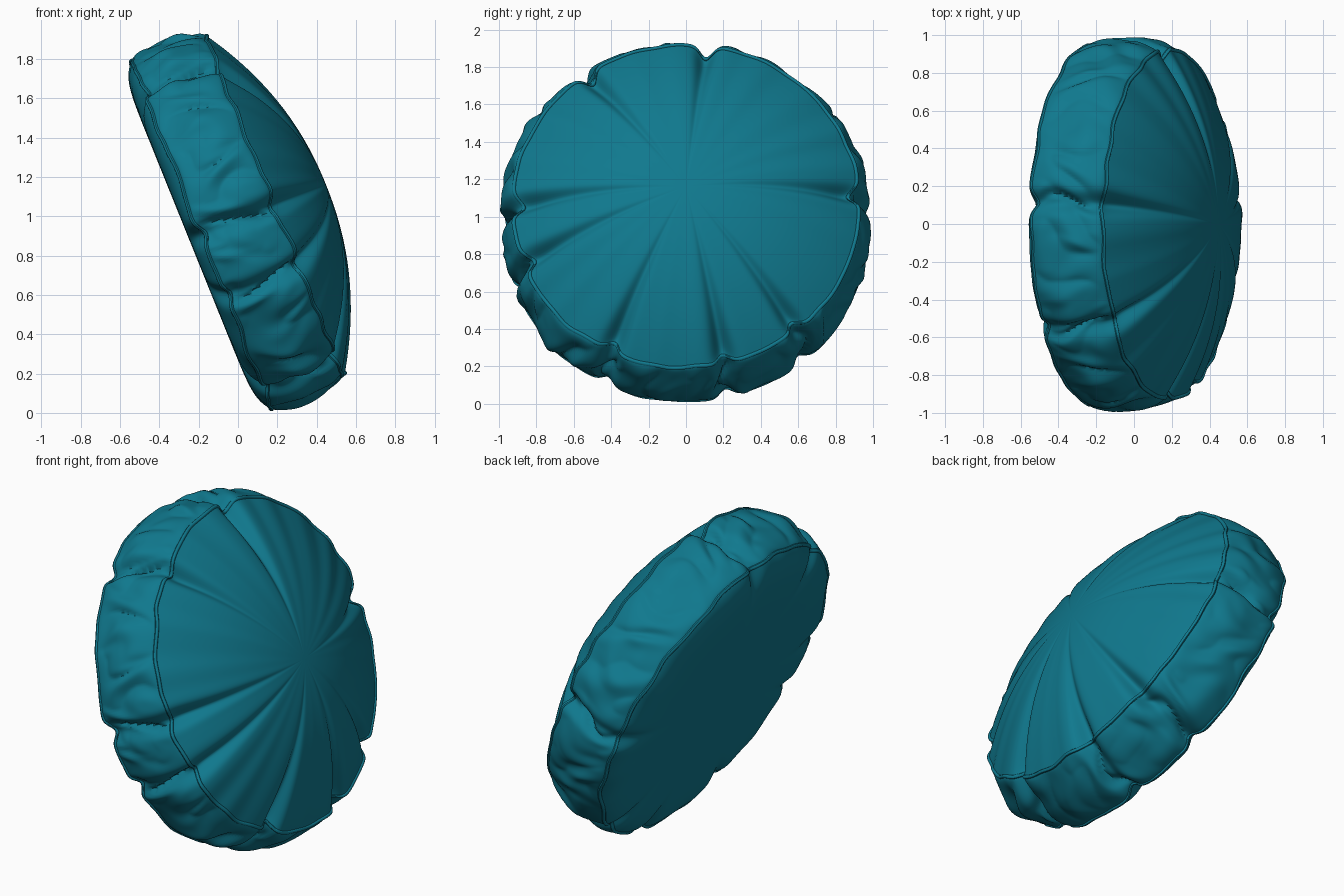
import bpy
from math import sin, cos, pi, radians, exp
from mathutils import Vector, noise

if "Cube" in bpy.data.objects:
    bpy.data.objects.remove(bpy.data.objects["Cube"], do_unlink=True)

# One teal cloth colour
teal = bpy.data.materials.new("teal_cloth")
teal.use_nodes = True
colour = (0.005, 0.19, 0.27, 1)
teal.diffuse_color = colour
teal.node_tree.nodes["Principled BSDF"].inputs["Base Color"].default_value = colour

# Cushion frame: leaning axis, and upward direction within the disc
TILT = radians(22)
AXIS = Vector((cos(TILT), 0, sin(TILT)))
UP = Vector((-sin(TILT), 0, cos(TILT)))
MIDDLE = 0.91
SEGMENTS = 480
TUCKS = (4, 83, 125, 180, 201, 244, 283, 310)


def place(angle, radius, depth):
    return (AXIS * depth + UP * (MIDDLE + radius * sin(angle))
            + Vector((0, radius * cos(angle), 0)))


def tuck(angle, width):
    """Strength of the nearest gathered tuck, from 0 to 1."""
    total = 0
    for t in TUCKS:
        gap = (angle - radians(t) + pi) % (2 * pi) - pi
        total = max(total, exp(-(gap / width) ** 2))
    return total


def wobble(angle, scale, seed):
    return noise.noise(Vector((cos(angle) * scale, sin(angle) * scale, seed)))


def seam(angle, front):
    """Radius and depth of the front or back seam."""
    base_r, base_d, seed = (0.928, 0.567, 3.1) if front else (0.957, 0.165, 8.4)
    pinch = tuck(angle, 0.05)
    radius = base_r - (0.06 if front else 0.035) * pinch + 0.012 * wobble(angle, 5, seed)
    side = -1 if front else 1
    depth = base_d + side * 0.03 * pinch + 0.02 * wobble(angle, 6, seed + 5)
    return radius, depth


def panel_point(front):
    def point(angle, t):
        radius, depth = seam(angle, front)
        t = 1 - (1 - t) ** 1.6
        pucker = tuck(angle, 0.06) * t ** 14 * (1 - t) * 0.8
        if front:
            d = 0.85 - (0.85 - depth) * t ** 2.15 - pucker
        else:
            d = 0.1 + (depth - 0.1) * t ** 14 + pucker
        return place(angle, radius * t, d)
    return point


def band_point(angle, t):
    rb, db = seam(angle, False)
    rf, df = seam(angle, True)
    arch = max(sin(pi * t), 0) ** 0.65
    slant = angle + 0.05 * sin(t * 5 + 9 * wobble(angle, 2, 1))
    # Long slanting creases plus a few soft cloth folds
    crease = abs(noise.noise(Vector((cos(slant) * 5, sin(slant) * 5, t * 1.3))))
    soft = noise.noise(Vector((cos(slant) * 9, sin(slant) * 9, t * 2 + 4)))
    swell = 0.038 + 0.055 * crease + 0.022 * soft - 0.035 * tuck(slant, 0.022)
    return place(angle, rb + (rf - rb) * t + arch * swell, db + (df - db) * t)


def piping_point(front):
    def point(angle, t):
        radius, depth = seam(angle, front)
        a = t * 2 * pi
        return place(angle, radius + 0.011 * cos(a), depth + 0.011 * sin(a))
    return point


def ring_surface(name, point, rows, flip=False, solid_centre=False):
    """Sweep a row of points around the disc and join them with quads."""
    verts, faces = [], []
    first = 0.015 if solid_centre else 0
    for i in range(rows + 1):
        t = first + (1 - first) * i / rows
        verts += [point(2 * pi * j / SEGMENTS, t) for j in range(SEGMENTS)]
    for i in range(rows):
        for j in range(SEGMENTS):
            k = (j + 1) % SEGMENTS
            a, b = i * SEGMENTS, (i + 1) * SEGMENTS
            face = (a + j, b + j, b + k, a + k)
            faces.append(face[::-1] if flip else face)
    if solid_centre:
        cap = tuple(range(SEGMENTS))
        faces.append(cap[::-1] if flip else cap)
    mesh = bpy.data.meshes.new(name)
    mesh.from_pydata(verts, [], faces)
    mesh.materials.append(teal)
    obj = bpy.data.objects.new(name, mesh)
    bpy.context.collection.objects.link(obj)
    bpy.ops.object.select_all(action="DESELECT")
    obj.select_set(True)
    bpy.context.view_layer.objects.active = obj
    bpy.ops.object.shade_smooth_by_angle(angle=radians(50))


# Domed front, flat back, gathered side band and corded seams
ring_surface("domed_front_panel", panel_point(True), 40, solid_centre=True)
ring_surface("flat_back_panel", panel_point(False), 40, flip=True, solid_centre=True)
ring_surface("gathered_side_band", band_point, 36, flip=True)
ring_surface("front_seam_piping", piping_point(True), 8, flip=True)
ring_surface("back_seam_piping", piping_point(False), 8, flip=True)
